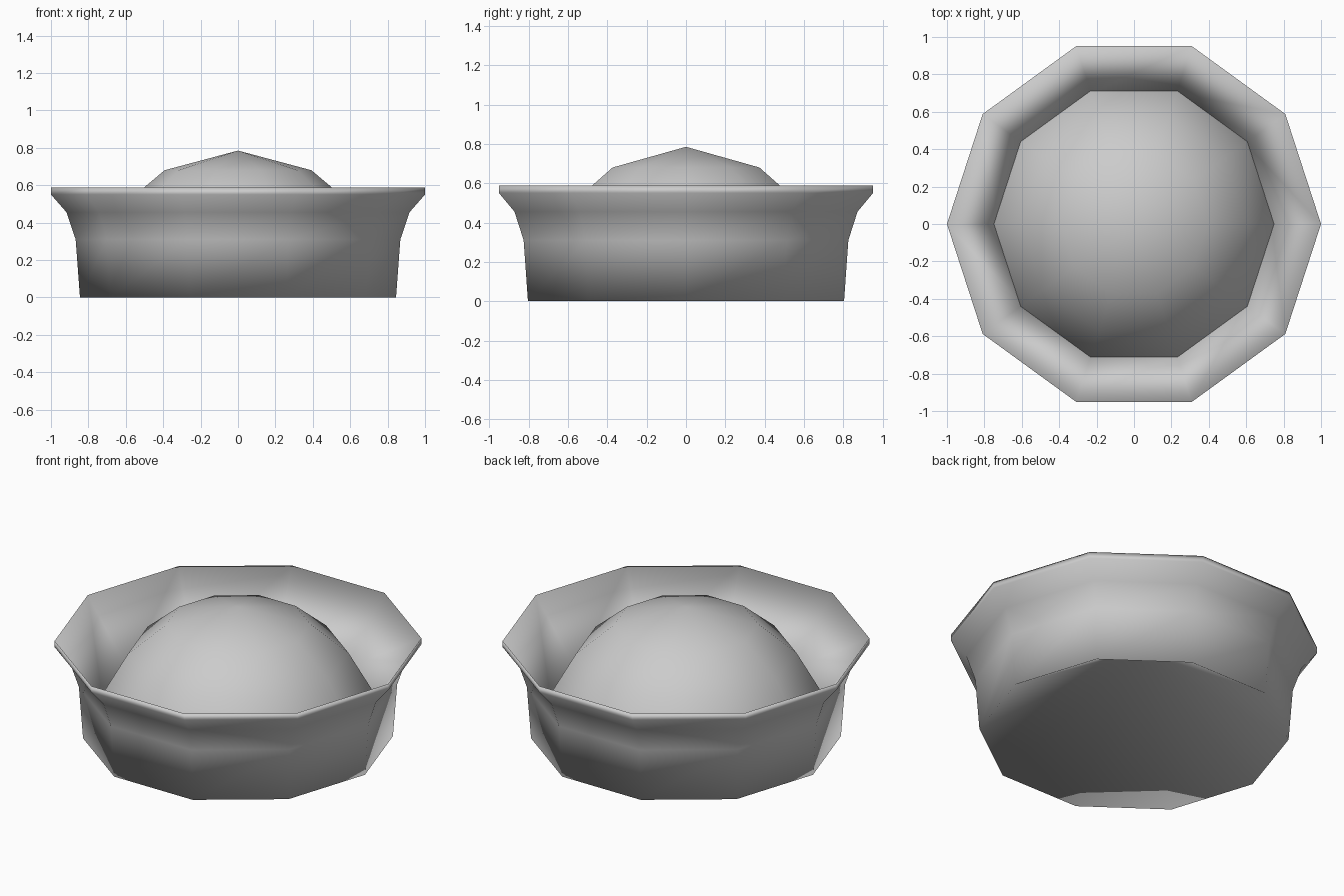
import bpy
import bmesh
from math import sin, cos, pi, radians

SIDES = 10

cube = bpy.data.objects.get("Cube")
if cube:
    bpy.data.objects.remove(cube, do_unlink=True)

grey = bpy.data.materials.new("light_grey")
grey.use_nodes = True
grey.diffuse_color = (0.6, 0.6, 0.6, 1)
grey.node_tree.nodes["Principled BSDF"].inputs["Base Color"].default_value = (0.6, 0.6, 0.6, 1)


def lathe(name, profile):
    """Revolve (radius, height) points into a ten-sided, smooth-shaded solid."""
    bm = bmesh.new()
    rings = []
    for r, z in profile:
        if r == 0:
            rings.append([bm.verts.new((0, 0, z))] * SIDES)
        else:
            rings.append([bm.verts.new((r * cos(2 * pi * i / SIDES),
                                        r * sin(2 * pi * i / SIDES), z))
                          for i in range(SIDES)])
    for low, high in zip(rings, rings[1:]):
        for i in range(SIDES):
            j = (i + 1) % SIDES
            corners = dict.fromkeys((low[i], low[j], high[j], high[i]))
            bm.faces.new(list(corners))
    bmesh.ops.recalc_face_normals(bm, faces=bm.faces)
    for face in bm.faces:
        face.smooth = True
    mesh = bpy.data.meshes.new(name)
    bm.to_mesh(mesh)
    bm.free()
    mesh.materials.append(grey)
    obj = bpy.data.objects.new(name, mesh)
    bpy.context.collection.objects.link(obj)
    return obj


# Flared bowl: hollowed base, outer wall, lip, straight funnel, floor under the dome
lathe("flared_bowl", [
    (0, 0.52), (0.845, 0), (0.868, 0.31), (0.917, 0.455), (1, 0.55), (1, 0.588),
    (0.735, 0.21), (0.735, 0.1), (0, 0.58),
])

# Round dome rising from the bowl
R = 0.785
dome = [(R * cos(radians(a)), R * sin(radians(a))) for a in (13, 20, 40, 60)]
lathe("dome", dome + [(0, R)])
